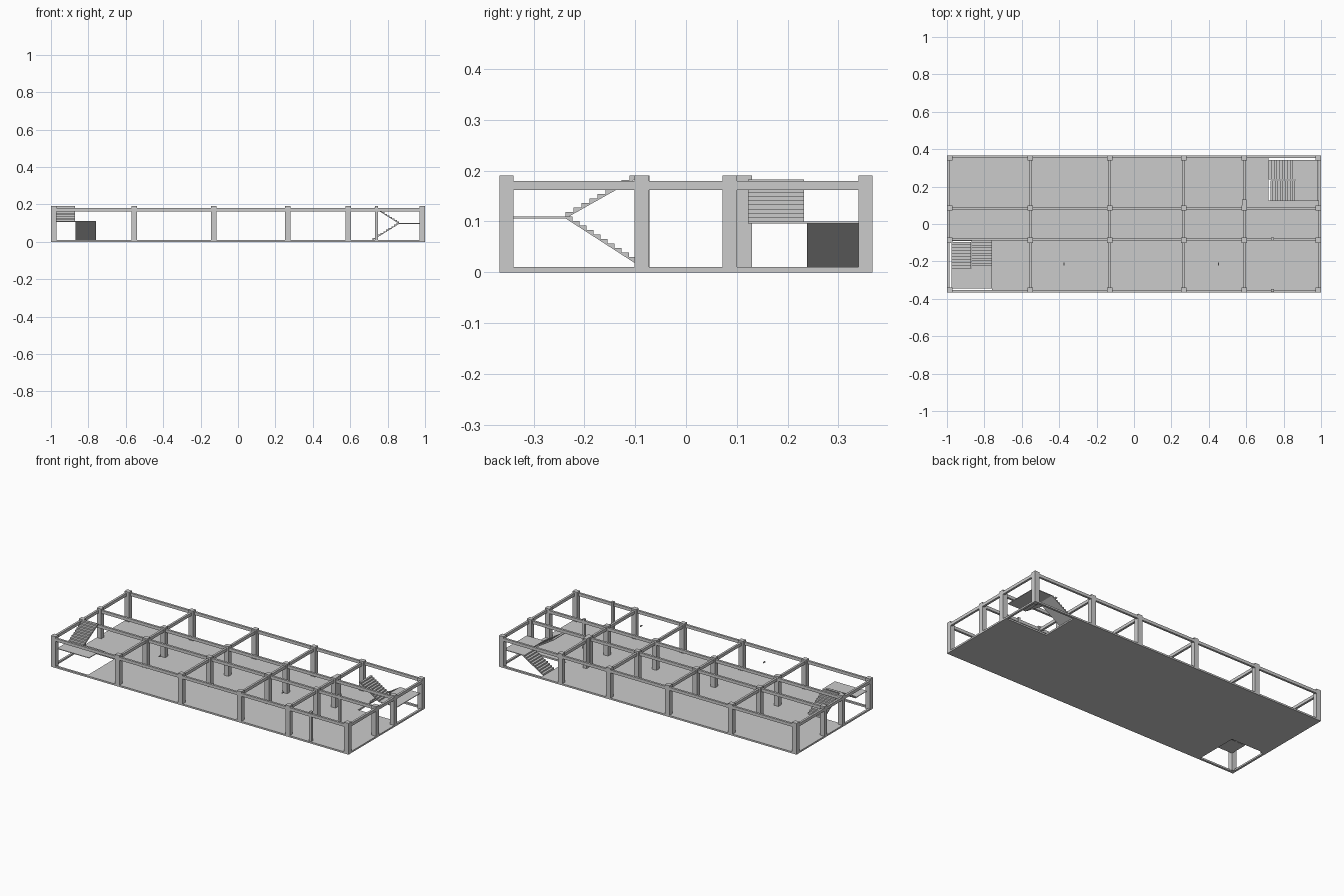
import bpy, bmesh

if "Cube" in bpy.data.objects:
    bpy.data.objects.remove(bpy.data.objects["Cube"])

X, Y = 1.0, 0.367          # half plan size
NX, NY = -0.76, -0.09      # inner corner of front-left slab opening
PX, PY = 0.72, 0.125       # inner corner of back-right slab opening


def prism(name, pts, vec):
    """Extrude a planar outline of 3D points along vec."""
    bm = bmesh.new()
    face = bm.faces.new([bm.verts.new(p) for p in pts])
    ext = bmesh.ops.extrude_face_region(bm, geom=[face])
    verts = [v for v in ext["geom"] if isinstance(v, bmesh.types.BMVert)]
    bmesh.ops.translate(bm, verts=verts, vec=vec)
    bmesh.ops.recalc_face_normals(bm, faces=bm.faces)
    me = bpy.data.meshes.new(name)
    bm.to_mesh(me)
    bm.free()
    ob = bpy.data.objects.new(name, me)
    bpy.context.collection.objects.link(ob)
    return ob


def box(name, x0, x1, y0, y1, z0, z1):
    return prism(name, [(x0, y0, z0), (x1, y0, z0), (x1, y1, z0), (x0, y1, z0)],
                 (0, 0, z1 - z0))


def flight(name, axis, u0, u1, z0, z1, w0, w1, n, t=0.004):
    """Stepped flight climbing from u0 to u1, spanning w0..w1 sideways."""
    run, rise = (u1 - u0) / n, (z1 - z0) / n
    prof = []
    for i in range(n):
        prof += [(u0 + i * run, z0 + i * rise), (u0 + i * run, z0 + (i + 1) * rise)]
    prof += [(u1, z1), (u1, z1 - t), (u0, z0 - t)]
    if axis == 'y':
        return prism(name, [(w0, u, z) for u, z in prof], (w1 - w0, 0, 0))
    return prism(name, [(u, w0, z) for u, z in prof], (0, w1 - w0, 0))


# Ground slab with two corner openings
prism("floor_slab", [(NX, -Y, 0), (X, -Y, 0), (X, PY, 0), (PX, PY, 0),
                     (PX, Y, 0), (-X, Y, 0), (-X, NY, 0), (NX, NY, 0)], (0, 0, 0.01))

# Ground beams around the openings
g = 0.013
box("ground_beam_front", -X, NX, -Y, -Y + g, 0, 0.01)
box("ground_beam_left", -X, -X + g, -Y + g, NY, 0, 0.01)
box("ground_beam_back", PX, X, Y - g, Y, 0, 0.01)
box("ground_beam_right", X - g, X, PY, Y - g, 0, 0.01)

# Column grid
cols_x = [-0.985, -0.555, -0.13, 0.265, 0.59, 0.985]
cols_y = [-0.353, -0.087, 0.086, 0.353]
for x in cols_x:
    for y in cols_y:
        box("column", x - 0.015, x + 0.015, y - 0.014, y + 0.014, 0, 0.19)
box("stair_column", 0.578, 0.602, 0.1, 0.13, 0, 0.19)
for y in (-0.355, -0.08):
    box("slim_column", 0.733, 0.748, y - 0.008, y + 0.008, 0, 0.19)

# Upper beams in both directions
b = 0.0065
for y in (-Y + b, -0.081, 0.083, Y - b):
    box("long_beam", -X, X, y - b, y + b, 0.162, 0.18)
for x in (-X + b, -0.555, -0.13, 0.265, 0.59, X - b):
    box("cross_beam", x - b, x + b, -Y, Y, 0.162, 0.18)

# Front-left staircase
flight("left_lower_flight", 'y', -0.085, -0.237, 0.012, 0.11, -0.868, -0.76, 11)
box("left_landing", -0.975, -0.76, -0.345, -0.235, 0.106, 0.11)
flight("left_upper_flight", 'y', -0.237, -0.095, 0.11, 0.19, -0.975, -0.872, 9)

# Back-right staircase
flight("right_lower_flight", 'x', 0.72, 0.862, 0.012, 0.1, 0.238, 0.342, 10)
box("right_landing", 0.86, 0.985, 0.122, 0.342, 0.096, 0.1)
flight("right_upper_flight", 'x', 0.862, 0.73, 0.1, 0.183, 0.122, 0.232, 10)

# Small suspended fixings
for x in (-0.375, 0.452):
    box("fixing", x - 0.003, x + 0.003, -0.222, -0.206, 0.17, 0.176)
